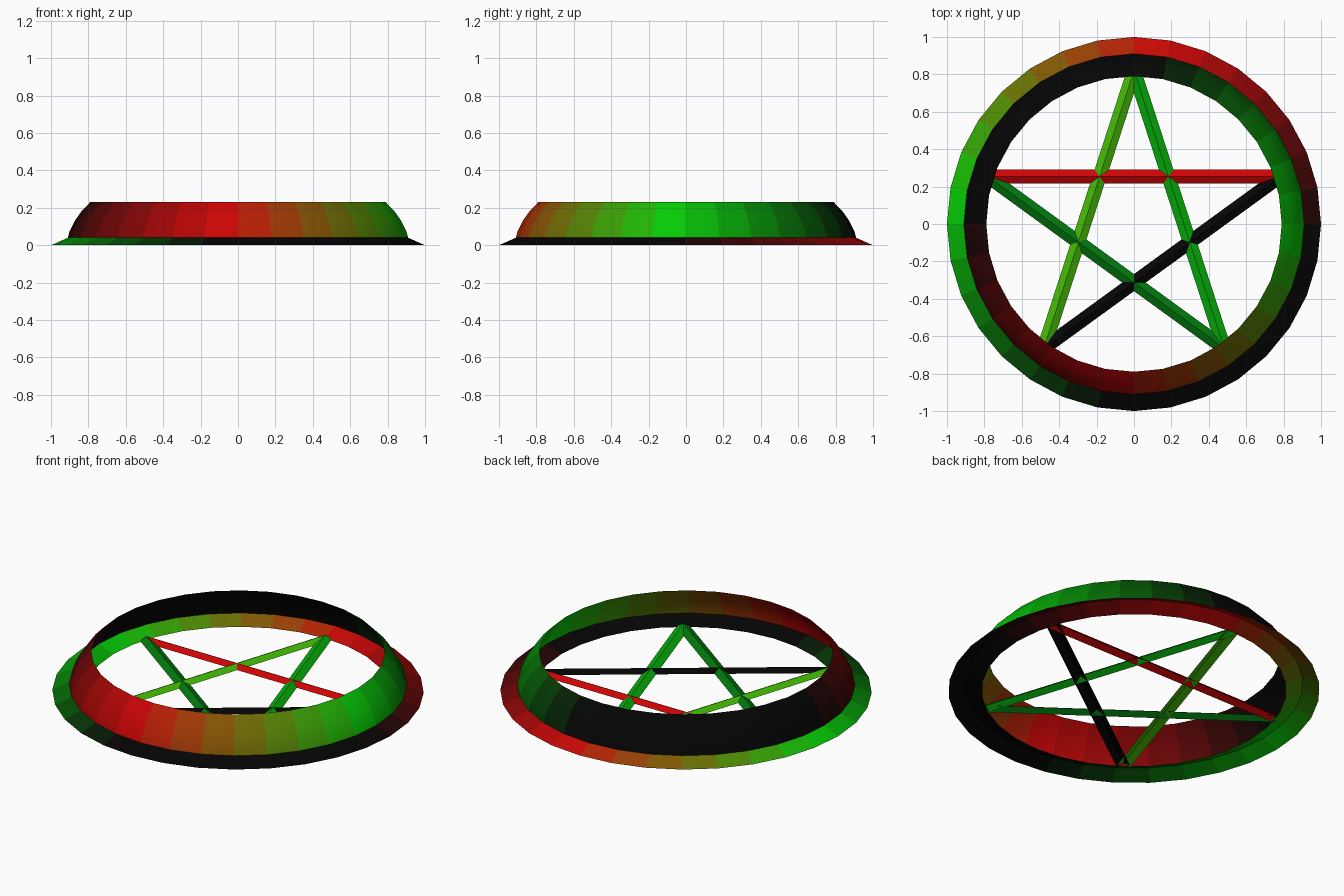
import bpy, bmesh
from math import sin, cos, pi, radians, degrees
from mathutils import Vector

if "Cube" in bpy.data.objects:
    bpy.data.objects.remove(bpy.data.objects["Cube"])

SIDES = 32
mats = {}


def material(rgb):
    key = tuple(round(c, 2) for c in rgb)
    if key not in mats:
        m = bpy.data.materials.new("paint_%02d" % len(mats))
        m.diffuse_color = [c ** 2.2 for c in key] + [1]
        m.use_nodes = True
        m.node_tree.nodes["Principled BSDF"].inputs["Base Color"].default_value = m.diffuse_color
        mats[key] = m
    return mats[key]


def fade(angle, peak):
    d = abs((angle - peak + 180) % 360 - 180)
    return max(0, 1 - d / 90)


def sweep_color(angle, red_peak):
    # black ring with a red patch blending into a green patch
    return (0.05 + 0.75 * fade(angle, red_peak),
            0.05 + 0.75 * fade(angle, red_peak + 90), 0.05)


def finish(name, bm):
    me = bpy.data.meshes.new(name)
    bm.to_mesh(me)
    bm.free()
    ob = bpy.data.objects.new(name, me)
    bpy.context.collection.objects.link(ob)
    return ob


def ring(name, profile, red_peak):
    bm = bmesh.new()
    loops = [[bm.verts.new((r * cos(2 * pi * i / SIDES), r * sin(2 * pi * i / SIDES), z))
              for i in range(SIDES)] for r, z in profile]
    for a, b in zip(loops, loops[1:]):
        for i in range(SIDES):
            j = (i + 1) % SIDES
            f = bm.faces.new((a[i], a[j], b[j], b[i]))
            f.material_index = i
    ob = finish(name, bm)
    for i in range(SIDES):
        ob.data.materials.append(material(sweep_color(360 * (i + 0.5) / SIDES, red_peak)))
    bpy.ops.object.select_all(action='DESELECT')
    ob.select_set(True)
    bpy.context.view_layer.objects.active = ob
    bpy.ops.object.shade_smooth_by_angle(angle=radians(30))


def bar(name, a, b, rgb, half=0.037, height=0.02):
    # open ridge-shaped strip between two star tips
    bm = bmesh.new()
    side = (b - a).normalized().cross(Vector((0, 0, 1))) * half
    up = Vector((0, 0, height))
    rows = [[bm.verts.new(p + o) for o in (side, up, -side)] for p in (a, b)]
    for k in range(2):
        bm.faces.new((rows[0][k], rows[1][k], rows[1][k + 1], rows[0][k + 1]))
    finish(name, bm).data.materials.append(material(rgb))


# flared base rim with a ridge, and the curved wall rising from the ridge
ring("base_rim", [(1, 0), (0.91, 0.04), (0.82, 0)], 82)
ring("curved_wall", [(0.91, 0.04), (0.90, 0.075), (0.873, 0.13), (0.838, 0.18), (0.79, 0.23)], -95)

# five-pointed star of ridged bars
tips = [Vector((0.82 * cos(radians(90 + 72 * i)), 0.82 * sin(radians(90 + 72 * i)), 0))
        for i in range(5)]
colors = [(0.27, 0.72, 0.06), (0.03, 0.47, 0.08), (0.05, 0.05, 0.05),
          (0.05, 0.68, 0.07), (0.8, 0.05, 0.05)]
pairs = [(0, 2), (1, 3), (2, 4), (3, 0), (4, 1)]
for n, ((i, j), c) in enumerate(zip(pairs, colors)):
    bar("star_bar_%d" % (n + 1), tips[i], tips[j], c)
